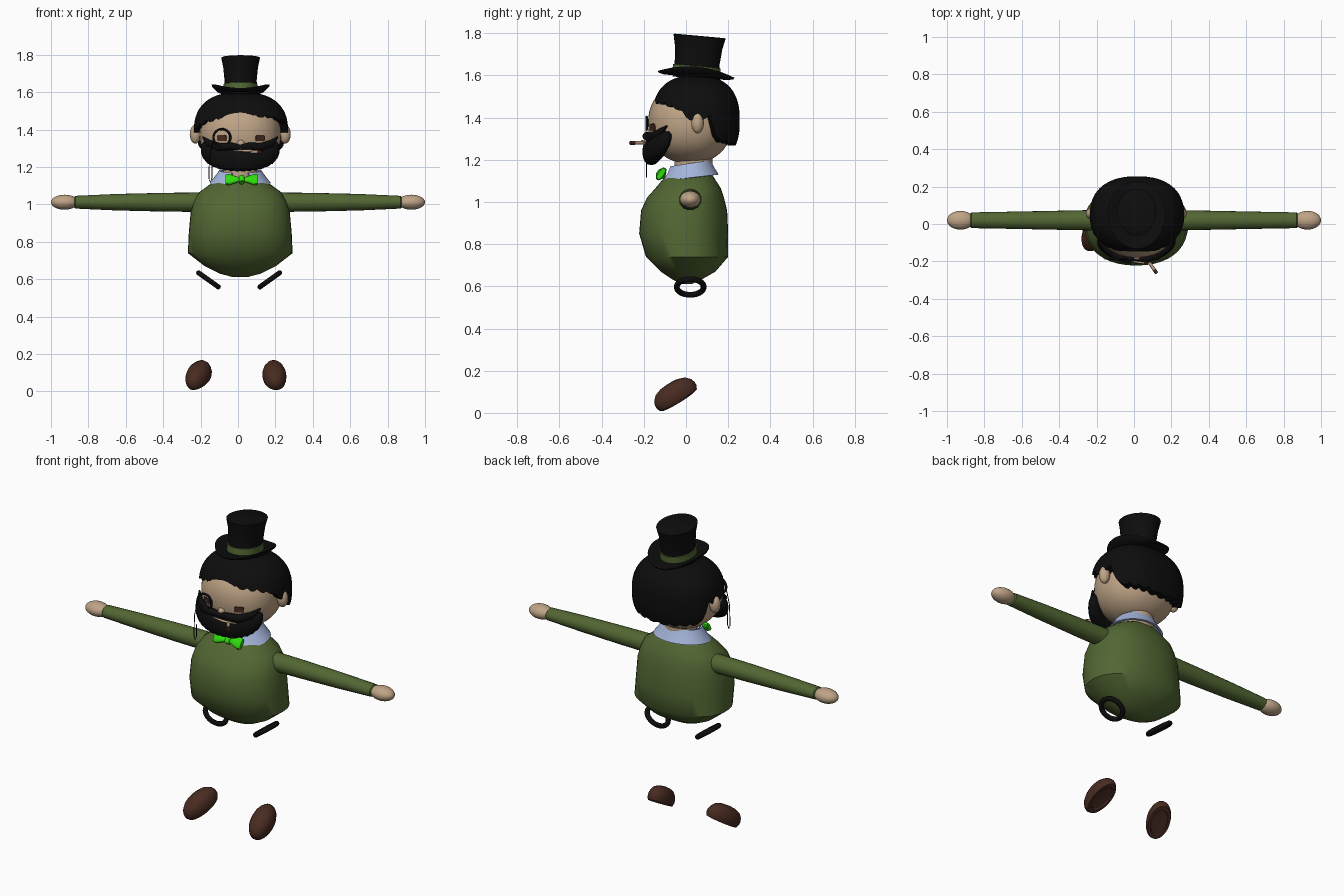
import bpy, bmesh
from math import sin, cos, acos, pi, radians, copysign
from mathutils import Matrix, Vector
from mathutils.bvhtree import BVHTree

cube = bpy.data.objects.get("Cube")
if cube:
    bpy.data.objects.remove(cube, do_unlink=True)


def material(name, *rgb):
    m = bpy.data.materials.new(name)
    m.use_nodes = True
    m.diffuse_color = (*rgb, 1)
    shader = m.node_tree.nodes["Principled BSDF"]
    shader.inputs["Base Color"].default_value = (*rgb, 1)
    shader.inputs["Roughness"].default_value = 0.8
    return m


BLACK = material("black", 0.004, 0.004, 0.004)
OLIVE = material("olive cloth", 0.085, 0.135, 0.033)
SKIN = material("skin", 0.52, 0.37, 0.24)
BROWN = material("brown leather", 0.065, 0.024, 0.015)
BLUE = material("pale blue collar", 0.38, 0.47, 0.72)
GREEN = material("bright green", 0.03, 0.72, 0.004)
CX = 0.012  # the body sits slightly off centre


def spow(v, e):
    return copysign(abs(v) ** e, v)


def loft(name, rings, mat, loop=False, caps=True, matrix=None, sharp=45):
    """Skin a list of equal closed rings, keeping steep edges sharp."""
    bm = bmesh.new()
    rows = [[bm.verts.new(p) for p in ring] for ring in rings]
    n = len(rows[0])
    pairs = list(zip(rows, rows[1:])) + ([(rows[-1], rows[0])] if loop else [])
    for a, b in pairs:
        for i in range(n):
            j = (i + 1) % n
            bm.faces.new((a[i], a[j], b[j], b[i]))
    if caps and not loop:
        bm.faces.new(rows[0])
        bm.faces.new(rows[-1])
    bmesh.ops.remove_doubles(bm, verts=bm.verts, dist=0.00005)
    bmesh.ops.recalc_face_normals(bm, faces=bm.faces)
    if matrix:
        bm.transform(matrix)
    for f in bm.faces:
        f.smooth = True
    for e in bm.edges:
        e.smooth = e.calc_face_angle(0) < radians(sharp)
    mesh = bpy.data.meshes.new(name)
    bm.to_mesh(mesh)
    bm.free()
    mesh.materials.append(mat)
    ob = bpy.data.objects.new(name, mesh)
    bpy.context.collection.objects.link(ob)
    return ob


def oval(rx, ry, z, cx=0, cy=0, e=1, n=40):
    return [(cx + rx * spow(cos(2 * pi * i / n), e),
             cy + ry * spow(sin(2 * pi * i / n), e), z) for i in range(n)]


def blob(name, c, r, mat, e=1, n=16):
    rings = []
    for k in range(n + 1):
        t = pi * max(0.004, min(0.996, k / n))
        s = sin(t) ** e
        rings.append(oval(r[0] * s, r[1] * s, c[2] + r[2] * spow(cos(t), e), c[0], c[1], e, 2 * n))
    return loft(name, rings, mat)


def tube(name, pts, radii, mat, n=10):
    pts = [Vector(p) for p in pts]
    rings = []
    for i, p in enumerate(pts):
        d = (pts[min(i + 1, len(pts) - 1)] - pts[max(i - 1, 0)]).normalized()
        q = Vector((0, 0, 1)).rotation_difference(d)
        rings.append([p + q @ Vector(v) for v in oval(radii[i], radii[i], 0, n=n)])
    return loft(name, rings, mat)


def hoop(name, c, major, minor, mat, rot):
    rings = []
    for i in range(36):
        a = 2 * pi * i / 36
        rings.append([((major + minor * cos(b)) * cos(a), (major + minor * cos(b)) * sin(a), minor * sin(b))
                      for b in (2 * pi * k / 10 for k in range(10))])
    return loft(name, rings, mat, loop=True, matrix=Matrix.Translation(c) @ rot)


# Round jumper with a crisp hem
body = [(1.14, .10, -.07, .11), (1.12, .145, -.10, .13), (1.065, .22, -.145, .165),
        (1.02, .247, -.185, .18), (.96, .265, -.213, .195), (.85, .275, -.222, .2),
        (.74, .28, -.19, .2), (.67, .19, -.12, .14), (.63, .11, -.06, .07), (.612, .04, -.02, .03)]
loft("jumper", [oval(rx, (b - f) / 2, z, CX, (b + f) / 2, 0.9) for z, rx, f, b in body], OLIVE)

# Sleeves, hands, ears, leg hoops and shoes
shoe = [(.5, .012), (.68, .01), (.72, 0), (.92, 0), (1, .018), (1, .036),
        (.93, .056), (.75, .076), (.45, .088), (.1, .092)]
for side, s in (("left", 1), ("right", -1)):
    arm = [(.2, .055, .052), (.4, .051, .05), (.65, .046, .044), (.87, .042, .034), (.875, .036, .028)]
    loft(side + "_sleeve", [[(s * x, .02 + y, 1.012 + z) for y, z, _ in oval(ry, rz, 0, n=20)]
                            for x, ry, rz in arm], OLIVE)
    blob(side + "_hand", (s * .927, .02, 1.012), (.073, .05, .04), SKIN)
    blob(side + "_ear", (CX + s * .24, .055, 1.375), (.03, .03, .05), SKIN)
    hoop(side + "_leg_hoop", (CX / 2 + s * .164, .02, .597), .064, .014, BLACK,
         Matrix.Rotation(s * -.62, 4, "Y"))
    place = (Matrix.Translation((.193 if s > 0 else -.205, -.035, .06))
             @ Matrix.Rotation(.12 if s > 0 else -.4, 4, "Z") @ Matrix.Rotation(.54, 4, "X"))
    loft(side + "_shoe", [oval(.063 * k, .11 * k, z) for k, z in shoe], BROWN, matrix=place)

# Head and neck
loft("neck", [oval(.09, .09, z, CX, .035) for z in (1.1, 1.25)], SKIN)
head = blob("head", (CX, .02, 1.375), (.218, .2, .193), SKIN, .92, 24)
tree = BVHTree.FromPolygons([v.co for v in head.data.vertices],
                            [tuple(p.vertices) for p in head.data.polygons])


def face_point(x, z):
    hit = tree.ray_cast(Vector((x, -1, z)), Vector((0, 1, 0)))
    return hit[0], hit[1]


# Painted eyes as thin plates on the face, and a small nose
for side, x in (("left", .118), ("right", -.086)):
    p, normal = face_point(x, 1.355)
    turn = Vector((0, 0, 1)).rotation_difference(Vector((0, -1, 0)))
    yaw = Vector((0, -1, 0)).rotation_difference(normal)
    place = Matrix.Translation(p + normal * .001) @ (yaw @ turn).to_matrix().to_4x4()
    loft(side + "_eye", [oval(.027, .016, z, e=.4, n=16) for z in (-.004, .004)], BROWN, matrix=place)
p, normal = face_point(CX + .003, 1.325)
blob("nose", p, (.02, .018, .02), SKIN)

# Hair cap whose lower edge follows the hairline
hairline = [(0, 1.475), (45, 1.465), (70, 1.44), (85, 1.39), (95, 1.39), (104, 1.41),
            (118, 1.29), (180, 1.27)]


def hair_edge(a):
    d = abs(a)
    for (a0, z0), (a1, z1) in zip(hairline, hairline[1:]):
        if d <= a1:
            z = z0 + (z1 - z0) * (d - a0) / (a1 - a0)
            break
    return z - (.03 * sin(radians(d)) if -80 < a < 0 else 0)


def hair_ring(t, scale=1):
    ring = []
    for i in range(72):
        a = -180 + i * 5
        c = (hair_edge(a) + (.008 if i % 3 == 0 else -.005) - 1.385) / .215
        th = acos(spow(c, 1 / .8)) * t
        s = sin(th) ** .8 * scale
        ring.append((.016 + .252 * s * spow(sin(radians(a)), .85),
                     .047 - .208 * s * spow(cos(radians(a)), .85),
                     1.385 + .215 * spow(cos(th), .8)))
    return ring


loft("hair", [hair_ring(max(k / 16, .004)) for k in range(17)] + [hair_ring(1, .8)],
     BLACK, caps=False)

# Beard swept around the jaw
beard = []
for i in range(33):
    t = -1 + i / 16
    end = max(.04, 1 - abs(t) ** 5) ** .5
    tuft = 1.06 if i % 2 else .97
    a = radians(80 * t)
    c = Vector((CX + .195 * sin(a), -.05 - .115 * cos(a), 1.238 + .072 * t * t))
    out = Vector((sin(a), -cos(a), 0))
    beard.append([c + out * (x * end) + Vector((0, 0, z * end * tuft))
                  for x, z, _ in oval(.042, .06, 0, e=.85, n=16)])
loft("beard", beard, BLACK)
for side, s in (("left", 1), ("right", -1)):
    tube(side + "_moustache", [(CX, -.185, 1.307), (CX + s * .05, -.187, 1.312),
                               (CX + s * .11, -.168, 1.305), (CX + s * .165, -.13, 1.325),
                               (CX + s * .2, -.09, 1.36)], (.013, .02, .024, .02, .004), BLACK)
tube("lips", [(-.02, -.2, 1.288), (.05, -.207, 1.287), (.125, -.192, 1.285)], (.004, .007, .004), SKIN)
tube("cigarette", [(.05, -.16, 1.28), (.108, -.244, 1.28)], (.009, .009), SKIN)
tube("cigarette_tip", [(.108, -.244, 1.28), (.122, -.264, 1.28)], (.0095, .0095), BROWN)

# Monocle and hanging chain
hoop("monocle", (-.086, -.187, 1.358), .045, .006, BLACK, Matrix.Rotation(pi / 2, 4, "X"))
chain = [(-.132, -.187, 1.345), (-.152, -.187, 1.26), (-.156, -.187, 1.14),
         (-.148, -.187, 1.118), (-.14, -.187, 1.14), (-.138, -.187, 1.21)]
tube("monocle_chain", chain, [.0025] * len(chain), BLACK, 6)

# Open collar: a leaning band with a front gap and a folded lower edge
collar = []
for i in range(41):
    a = radians(24 + 312 * i / 40)
    lean = .5 - .5 * cos(a)
    collar.append([(CX + rx * sin(a), .018 - ry * cos(a), z + .03 * lean) for rx, ry, z in
                   ((.1, .09, 1.165), (.112, .1, 1.168), (.135, .115, 1.135), (.163, .137, 1.1),
                    (.15, .125, 1.098), (.115, .1, 1.13))])
loft("collar", collar, BLUE, sharp=30)

# Bow tie
tilt = Matrix.Translation((.02, -.118, 1.133)) @ Matrix.Rotation(-.6, 4, "X")
for side, s in (("left", 1), ("right", -1)):
    wing = [(0, .01, .008), (.025, .016, .012), (.07, .034, .017), (.088, .029, .012)]
    loft(side + "_bow_wing", [[(s * x, y, z) for y, z, _ in oval(ry, rz, 0, e=.8, n=16)]
                              for x, rz, ry in wing], GREEN, matrix=tilt, sharp=35)
loft("bow_knot", [oval(.016 * k, .022 * k, z, e=.8, n=16)
                  for k, z in ((.8, -.019), (1, -.008), (1, .008), (.8, .019))], GREEN, matrix=tilt)

# Top hat leaning backwards, with a brim curled up at the sides
hat = Matrix.Translation((CX + .002, .048, 1.605)) @ Matrix.Rotation(-.09, 4, "X")
loft("hat_crown", [oval(rx, ry, z) for rx, ry, z in
                   ((.088, .11, -.02), (.086, .107, .06), (.093, .113, .13), (.104, .124, .18),
                    (.098, .118, .183))], BLACK, matrix=hat)
loft("hat_band", [oval(.091 + k, .113 + k, z) for k, z in ((-.004, .0), (.001, .002), (0, .038), (-.006, .04))],
     OLIVE, matrix=hat)
brim = []
for rx, ry, z, curl in ((.08, .1, -.014, 0), (.125, .15, -.014, .012), (.153, .178, -.008, .034),
                        (.155, .182, .0, .036), (.15, .175, .002, .034), (.122, .148, -.002, .012),
                        (.08, .1, 0, 0)):
    brim.append([(x, y, z + curl * (x / rx) ** 2) for x, y, _ in oval(rx, ry, 0)])
loft("hat_brim", brim, BLACK, loop=True, matrix=hat)
